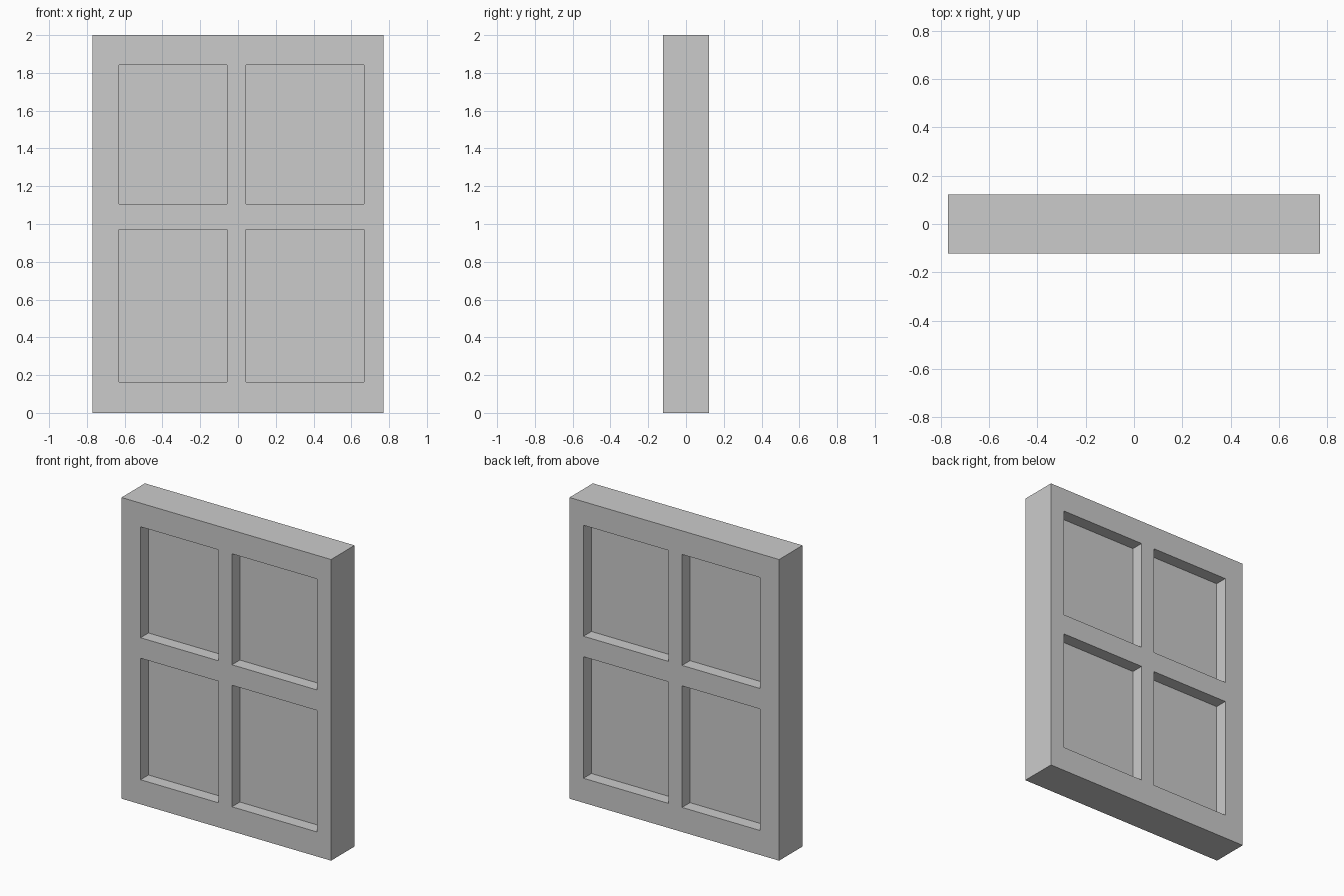
import bpy, bmesh

if "Cube" in bpy.data.objects:
    bpy.data.objects.remove(bpy.data.objects["Cube"])

# Grid lines of the frame: outer edges, opening edges, centre bars
XS = [-0.77, -0.63, -0.057, 0.042, 0.667, 0.77]
ZS = [0.0, 0.163, 0.97, 1.106, 1.843, 2.0]
HALF_DEPTH = 0.123
PANE_HALF = 0.04

bm = bmesh.new()

# Slab face divided into cells
verts = [[bm.verts.new((x, -HALF_DEPTH, z)) for x in XS] for z in ZS]
cells = [bm.faces.new((verts[j][i], verts[j][i + 1], verts[j + 1][i + 1], verts[j + 1][i]))
         for j in range(5) for i in range(5)]

# Give the slab its thickness
ext = bmesh.ops.extrude_face_region(bm, geom=cells, use_keep_orig=True)
back = [v for v in ext["geom"] if isinstance(v, bmesh.types.BMVert)]
bmesh.ops.translate(bm, verts=back, vec=(0, 2 * HALF_DEPTH, 0))
bmesh.ops.recalc_face_normals(bm, faces=bm.faces)


def is_opening(face):
    c = face.calc_center_median()
    in_x = any(XS[i] < c.x < XS[i + 1] for i in (1, 3))
    in_z = any(ZS[j] < c.z < ZS[j + 1] for j in (1, 3))
    return in_x and in_z and abs(face.normal.y) > 0.9


# Sink the four panes on the front and the back
for face in [f for f in bm.faces if is_opening(f)]:
    side = 1 if face.normal.y > 0 else -1
    pane = bmesh.ops.extrude_discrete_faces(bm, faces=[face])["faces"][0]
    for v in pane.verts:
        v.co.y = side * PANE_HALF

bmesh.ops.recalc_face_normals(bm, faces=bm.faces)
mesh = bpy.data.meshes.new("window_frame")
bm.to_mesh(mesh)
bm.free()
window = bpy.data.objects.new("window_frame", mesh)
bpy.context.collection.objects.link(window)
